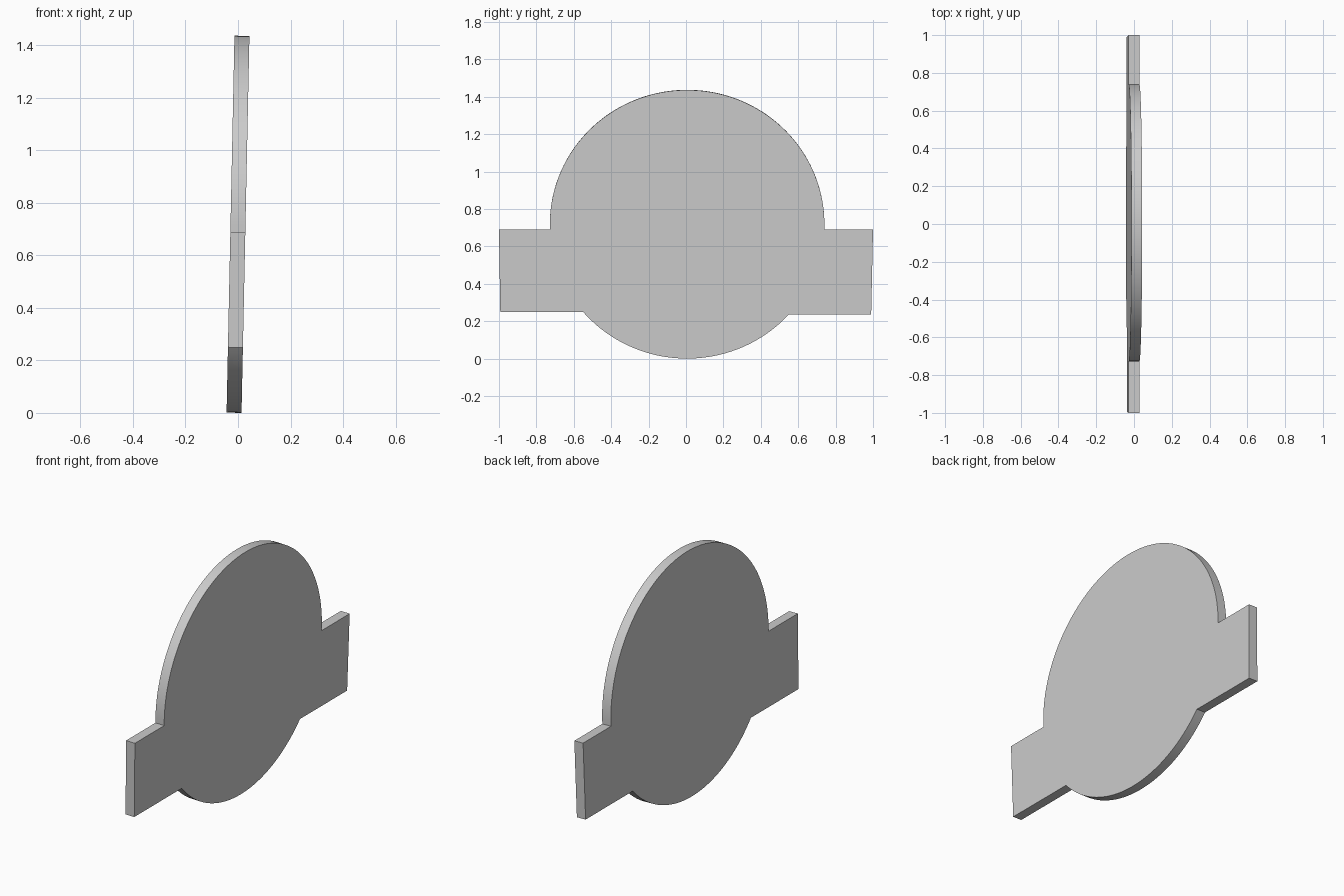
import bpy, bmesh
from math import sin, cos, asin, pi, radians
from mathutils import Matrix

if "Cube" in bpy.data.objects:
    bpy.data.objects.remove(bpy.data.objects["Cube"])

CY, CZ, RY, RZ = 0.006, 0.721, 0.734, 0.718   # disc centre and radii
THICK = 0.057


def arc(a0, a1, n):
    return [(CY + RY * cos(a0 + (a1 - a0) * i / n),
             CZ + RZ * sin(a0 + (a1 - a0) * i / n)) for i in range(n + 1)]


def ang(z):
    return asin((z - CZ) / RZ)


# Outline in the y-z plane: upper arc, left tab, lower arc, right tab
outline = arc(ang(0.692), pi - ang(0.692), 72)
outline += [(-1.0, 0.692), (-0.993, 0.252)]
outline += arc(pi - ang(0.252), 2 * pi + ang(0.24), 40)
outline += [(0.99, 0.24), (1.0, 0.692)]

# Extruded plate, leaning slightly towards +x
bm = bmesh.new()
face = bm.faces.new([bm.verts.new((-THICK / 2, y, z - CZ)) for y, z in outline])
side = bmesh.ops.extrude_face_region(bm, geom=[face], use_keep_orig=True)
bmesh.ops.translate(bm, vec=(THICK, 0, 0),
                    verts=[v for v in side["geom"] if isinstance(v, bmesh.types.BMVert)])
bmesh.ops.recalc_face_normals(bm, faces=bm.faces)
bm.transform(Matrix.Translation((0, 0, CZ)) @ Matrix.Rotation(radians(1.2), 4, 'Y'))
low = min(v.co.z for v in bm.verts)
bmesh.ops.translate(bm, vec=(0, 0, -low), verts=bm.verts)

mesh = bpy.data.meshes.new("tabbed_disc_plate")
bm.to_mesh(mesh)
bm.free()
plate = bpy.data.objects.new("tabbed_disc_plate", mesh)
bpy.context.collection.objects.link(plate)

# Smooth rim, sharp edges
bpy.context.view_layer.objects.active = plate
plate.select_set(True)
bpy.ops.object.shade_smooth_by_angle(angle=radians(30))
